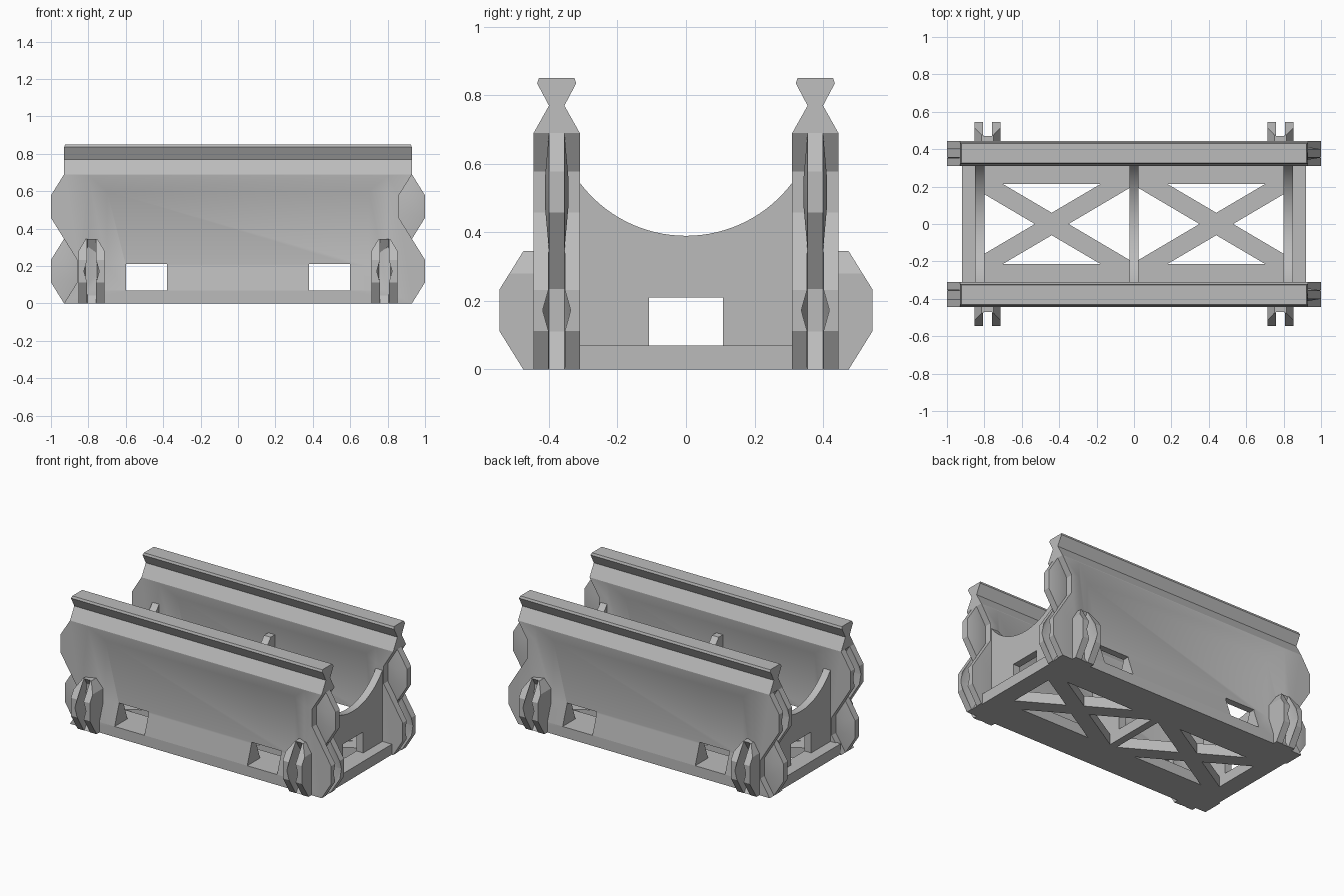
import bpy, bmesh, math
from mathutils import Vector

cube = bpy.data.objects.get("Cube")
if cube:
    bpy.data.objects.remove(cube, do_unlink=True)

grey = bpy.data.materials.new("light grey")
grey.use_nodes = True
colour = (0.5, 0.5, 0.5, 1)
grey.diffuse_color = colour
grey.node_tree.nodes["Principled BSDF"].inputs["Base Color"].default_value = colour

WALL_Y, HALF, THIN = 0.3775, 0.0675, 0.0225   # wall centre, half thickness, web half thickness
END, REACH, UNIT = 0.93, 0.07, 0.1725         # wall end, connector reach, connector half height
FLAT = 0.06


def finish(name, bm):
    bmesh.ops.recalc_face_normals(bm, faces=bm.faces)
    mesh = bpy.data.meshes.new(name)
    bm.to_mesh(mesh)
    bm.free()
    mesh.materials.append(grey)
    obj = bpy.data.objects.new(name, mesh)
    bpy.context.collection.objects.link(obj)
    return obj


def prism(name, outline, axis, lo, hi):
    """Extrude a 2D outline along an axis."""
    place = {"x": lambda a, b, d: (d, a, b),
             "y": lambda a, b, d: (a, d, b),
             "z": lambda a, b, d: (a, b, d)}[axis]
    bm = bmesh.new()
    face = bm.faces.new([bm.verts.new(place(a, b, lo)) for a, b in outline])
    moved = bmesh.ops.extrude_face_region(bm, geom=[face])["geom"]
    shift = Vector(place(0, 0, hi - lo))
    bmesh.ops.translate(bm, vec=shift, verts=[v for v in moved if isinstance(v, bmesh.types.BMVert)])
    return finish(name, bm)


def hull(name, points):
    bm = bmesh.new()
    for p in points:
        bm.verts.new(p)
    bmesh.ops.convex_hull(bm, input=bm.verts)
    bmesh.ops.dissolve_limit(bm, angle_limit=0.01, verts=bm.verts, edges=bm.edges)
    return finish(name, bm)


def box(name, x0, x1, y0, y1, z0, z1):
    return prism(name, [(x0, y0), (x1, y0), (x1, y1), (x0, y1)], "z", z0, z1)


def boolean(obj, cutters, operation="DIFFERENCE"):
    """Apply each cutter and remove it."""
    for cutter in cutters:
        cutter.hide_render = True
        mod = obj.modifiers.new("cut", "BOOLEAN")
        mod.operation, mod.object, mod.solver = operation, cutter, "EXACT"
    graph = bpy.context.evaluated_depsgraph_get()
    mesh = bpy.data.meshes.new_from_object(obj.evaluated_get(graph))
    obj.modifiers.clear()
    obj.data = mesh
    for cutter in cutters:
        bpy.data.objects.remove(cutter, do_unlink=True)
    return obj


def connector(name, centre, out, slot=False):
    """Hexagonal tongue with a raised nub, or the slightly larger slot for one."""
    side = Vector((-out.y, out.x, 0))
    grow = 1.03 if slot else 1
    pts = []
    for s in (-1, 1):
        for u, w in ((0, UNIT), (REACH, FLAT), (REACH, -FLAT), (0, -UNIT), (-REACH, -FLAT), (-REACH, FLAT)):
            pts.append((u * grow, s * THIN, w * grow))
        if slot:
            pts += [(0, s * 0.04, 0), (REACH * grow, s * 0.04, 0)]
        else:
            pts += [(0, s * 0.034, 0.045), (0, s * 0.034, -0.045)]
    return hull(name, [centre + out * u + side * v + Vector((0, 0, w)) for u, v, w in pts])


def edge_outline(sx, bump_low):
    """One end of the wall from the bottom up: a bump and a notch."""
    pts = [(sx * END, 0)]
    for level, bump in ((0, bump_low), (1, not bump_low)):
        mid = UNIT * (1 + 2 * level)
        x = sx * (END + (REACH if bump else -REACH))
        pts += [(x, mid - FLAT), (x, mid + FLAT), (sx * END, mid + UNIT)]
    return pts


def recess(y, s):
    """Tapered pocket on one face of the wall."""
    k = 1.1
    pts = []
    for sx in (-1, 1):
        for inner, outer in ((0.20, 0.07), (0.60, 0.685)):
            pts.append((sx * 0.70, y + s * THIN, inner))
            pts.append((sx * (0.70 + 0.10 * k), y + s * (THIN + (HALF - THIN) * k),
                        inner + (outer - inner) * k))
    return hull("recess_cutter", pts)


def build_side(label, sy):
    y = sy * WALL_Y
    # wall panel with pockets, windows and slots
    outline = edge_outline(1, True) + edge_outline(-1, False)[::-1]
    wall = prism(label + "_wall", outline, "y", y - HALF, y + HALF)
    cutters = [recess(y, -1), recess(y, 1)]
    for sx in (-1, 1):
        cutters.append(box("window_cutter", sx * 0.49 - 0.11, sx * 0.49 + 0.11, y - 0.1, y + 0.1, 0.07, 0.21))
        level = UNIT if sx > 0 else 3 * UNIT
        cutters.append(connector("slot_cutter", Vector((sx * END, y, level)), Vector((sx, 0, 0)), True))
    boolean(wall, cutters)
    # tongues at the opposite heights
    for sx, level, end in ((1, 3 * UNIT, "left"), (-1, UNIT, "right")):
        connector(f"{label}_{end}_tongue", Vector((sx * END, y, level)), Vector((sx, 0, 0)))
    # dovetail rail along the top
    half = [(HALF, 4 * UNIT), (THIN, 0.77), (0.057, 0.835), (0.052, 0.85)]
    profile = [(y + a, b) for a, b in half] + [(y - a, b) for a, b in reversed(half)]
    rail = prism(label + "_rail", profile, "x", -END, END)
    for v in rail.data.vertices:
        if v.co.z > 0.84:
            v.co.x *= 0.993
    # outer clips
    for sx, end in ((1, "left"), (-1, "right")):
        x, mid, tip = sx * 0.783, sy * 0.475, sy * 0.545
        root = sy * (WALL_Y + THIN)
        low, high = UNIT - FLAT, UNIT + FLAT
        clip = prism(f"{label}_{end}_clip",
                     [(root, 0), (mid, 0), (tip, low), (tip, high), (mid, 2 * UNIT), (root, 2 * UNIT)],
                     "x", x - 0.07, x + 0.07)
        front = prism("chamfer_cutter",
                      [(x - 0.07, -0.1), (x + 0.07, -0.1), (x + 0.07, 0.28), (x + 0.03, 0.347),
                       (x - 0.03, 0.347), (x - 0.07, 0.28)], "y", -1, 1)
        boolean(clip, [front], "INTERSECT")
        boolean(clip, [connector("slot_cutter", Vector((x, mid, UNIT)), Vector((0, sy, 0)), True)])


build_side("front", -1)
build_side("back", 1)

# floor with cross-braced openings
floor = box("floor", -0.92, 0.92, -0.32, 0.32, 0, 0.07)
slope, openings = 0.59, []
for sx in (-1, 1):
    cx = sx * 0.44
    for s in (-1, 1):
        openings.append([(cx - 0.26, s * 0.213), (cx + 0.26, s * 0.213), (cx, s * 0.06)])
    for edge, apex in ((0.80, 0.53), (0.025, 0.35)):
        rise = abs(edge - apex) * slope
        openings.append([(sx * edge, rise), (sx * edge, -rise), (sx * apex, 0)])
boolean(floor, [prism("opening_cutter", o, "z", -0.1, 0.2) for o in openings])

# cross ribs with a round cradle and a square window
RADIUS, ARC_Z, REST = 0.3875, 0.7775, 0.31
spread = math.asin(REST / RADIUS)
arc = [(RADIUS * math.sin(a), ARC_Z - RADIUS * math.cos(a))
       for a in (spread * (1 - i / 16) for i in range(33))]
top = arc[0][1]
for name, x in (("right_rib", -0.825), ("middle_rib", 0), ("left_rib", 0.825)):
    rib = prism(name, [(-0.36, 0.01), (0.36, 0.01), (0.36, top)] + arc + [(-0.36, top)],
                "x", x - 0.025, x + 0.025)
    boolean(rib, [box("window_cutter", x - 0.1, x + 0.1, -0.108, 0.108, 0.07, 0.21)])

# smooth shading with sharp creases
bpy.ops.object.select_all(action="DESELECT")
for obj in bpy.context.scene.objects:
    if obj.type == "MESH":
        obj.select_set(True)
        bpy.context.view_layer.objects.active = obj
bpy.ops.object.shade_smooth_by_angle(angle=math.radians(30))
